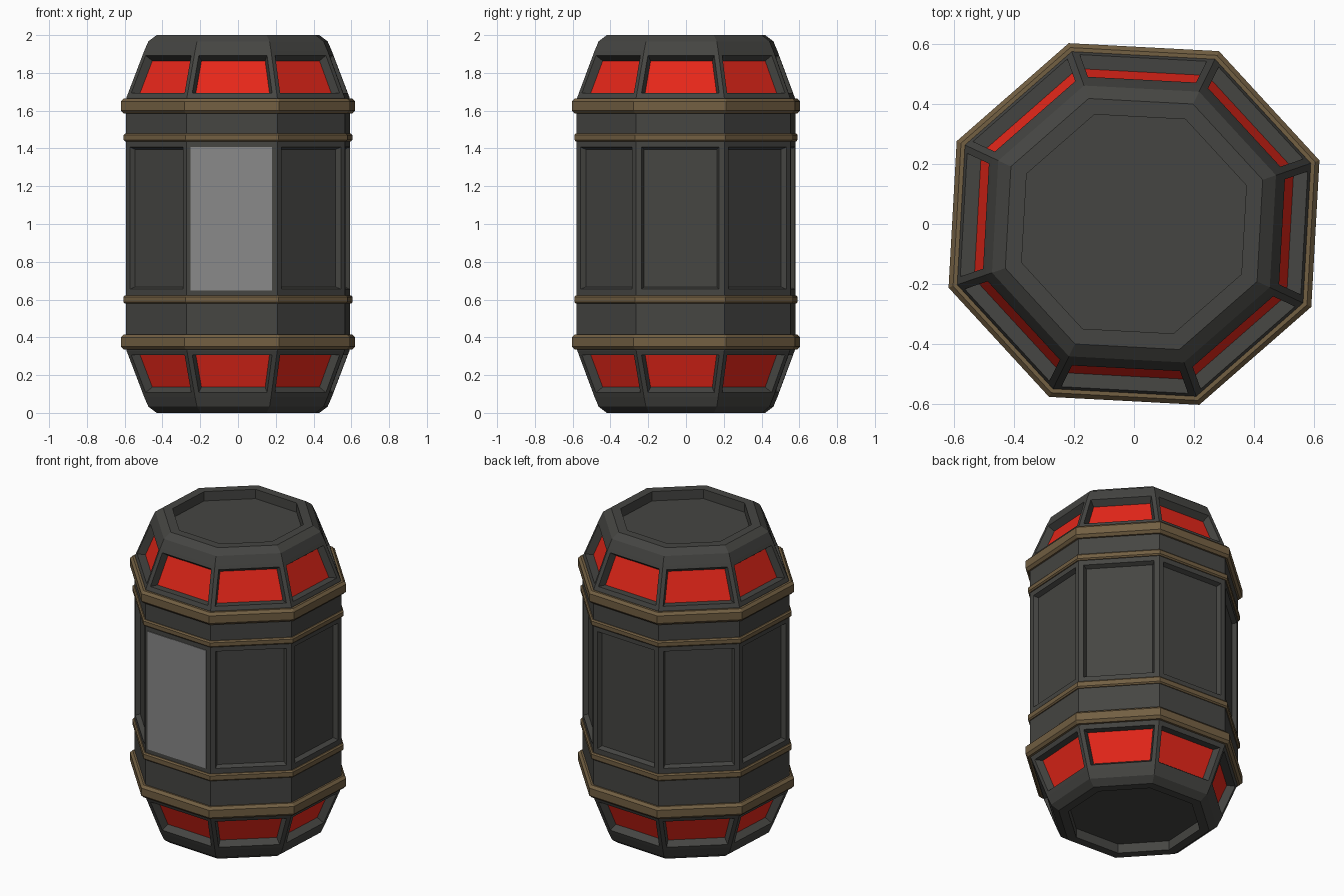
import bpy, bmesh, math
from mathutils import Vector

if "Cube" in bpy.data.objects:
    bpy.data.objects.remove(bpy.data.objects["Cube"])

SIDES, TURN, SQUASH = 8, math.radians(19.4), 0.975


def material(name, rgb):
    m = bpy.data.materials.new(name)
    m.diffuse_color = (*rgb, 1)
    m.use_nodes = True
    m.node_tree.nodes["Principled BSDF"].inputs["Base Color"].default_value = m.diffuse_color
    return m


DARK = material("dark_metal", (0.06, 0.06, 0.055))
RED = material("red_light", (0.8, 0.02, 0.01))
BRASS = material("brass", (0.17, 0.115, 0.055))
PANEL = material("pale_panel", (0.25, 0.25, 0.25))


def point(r, z, k):
    a = TURN + k * math.tau / SIDES
    return Vector((r * math.cos(a), r * math.sin(a) * SQUASH, z))


def loft(bm, profile, closed):
    """Sweep an (r, z) profile around the octagon; cap the ends if open."""
    rings = [[bm.verts.new(point(r, z, k)) for k in range(SIDES)] for r, z in profile]
    pairs = list(zip(rings, rings[1:]))
    if closed:
        pairs.append((rings[-1], rings[0]))
    else:
        bm.faces.new(rings[0])
        bm.faces.new(rings[-1])
    rows = [[bm.faces.new((a[k], a[(k + 1) % SIDES], b[(k + 1) % SIDES], b[k]))
             for k in range(SIDES)] for a, b in pairs]
    bmesh.ops.recalc_face_normals(bm, faces=bm.faces)
    return rows


def finish(bm, name, *mats):
    me = bpy.data.meshes.new(name)
    bm.to_mesh(me)
    bm.free()
    for m in mats:
        me.materials.append(m)
    ob = bpy.data.objects.new(name, me)
    bpy.context.collection.objects.link(ob)
    return ob


def recess(bm, faces, frame, bevel, depth):
    bmesh.ops.inset_individual(bm, faces=faces, thickness=frame, use_even_offset=True)
    bmesh.ops.inset_individual(bm, faces=faces, thickness=bevel, depth=-depth,
                               use_even_offset=True)


# Barrel body: recessed ends, sloped shoulders, straight middle
half = [(0.398, 0.06), (0.398, 0.0), (0.456, 0.0), (0.503, 0.033), (0.527, 0.085), (0.626, 0.33)]
profile = half + [(0.629, 0.38), (0.629, 0.625), (0.629, 1.437), (0.629, 1.62)]
profile += [(r, 2 - z) for r, z in reversed(half)]
bm = bmesh.new()
rows = loft(bm, profile, False)
windows = rows[4] + rows[10]
recess(bm, rows[7], 0.03, 0.012, 0.028)
recess(bm, windows, 0.024, 0.014, 0.045)
for f in windows:
    f.material_index = 1
finish(bm, "barrel_body", DARK, RED)


# Chamfered brass bands
def band(name, z0, z1, r, c):
    bm = bmesh.new()
    loft(bm, [(0.60, z0), (r - c, z0), (r, z0 + c), (r, z1 - c), (r - c, z1), (0.60, z1)], True)
    finish(bm, name, BRASS)


band("lower_wide_band", 0.335, 0.415, 0.657, 0.016)
band("lower_thin_band", 0.578, 0.622, 0.643, 0.008)
band("upper_thin_band", 1.438, 1.478, 0.643, 0.008)
band("upper_wide_band", 1.585, 1.665, 0.657, 0.016)

# Pale panel filling the front recess
bm = bmesh.new()
k = 5  # octagon side facing the front
corners = []
for z, t in ((0.648, 0.04), (0.648, 0.94), (1.407, 0.94), (1.407, 0.04)):
    corners.append(point(0.629, z, k).lerp(point(0.629, z, k + 1), t))
normal = (corners[1] - corners[0]).cross(corners[3] - corners[0]).normalized()
face = bm.faces.new([bm.verts.new(c - normal * 0.02) for c in corners])
out = bmesh.ops.extrude_face_region(bm, geom=[face])
for v in out["geom"]:
    if isinstance(v, bmesh.types.BMVert):
        v.co += normal * 0.023
bmesh.ops.recalc_face_normals(bm, faces=bm.faces)
finish(bm, "front_panel", PANEL)
